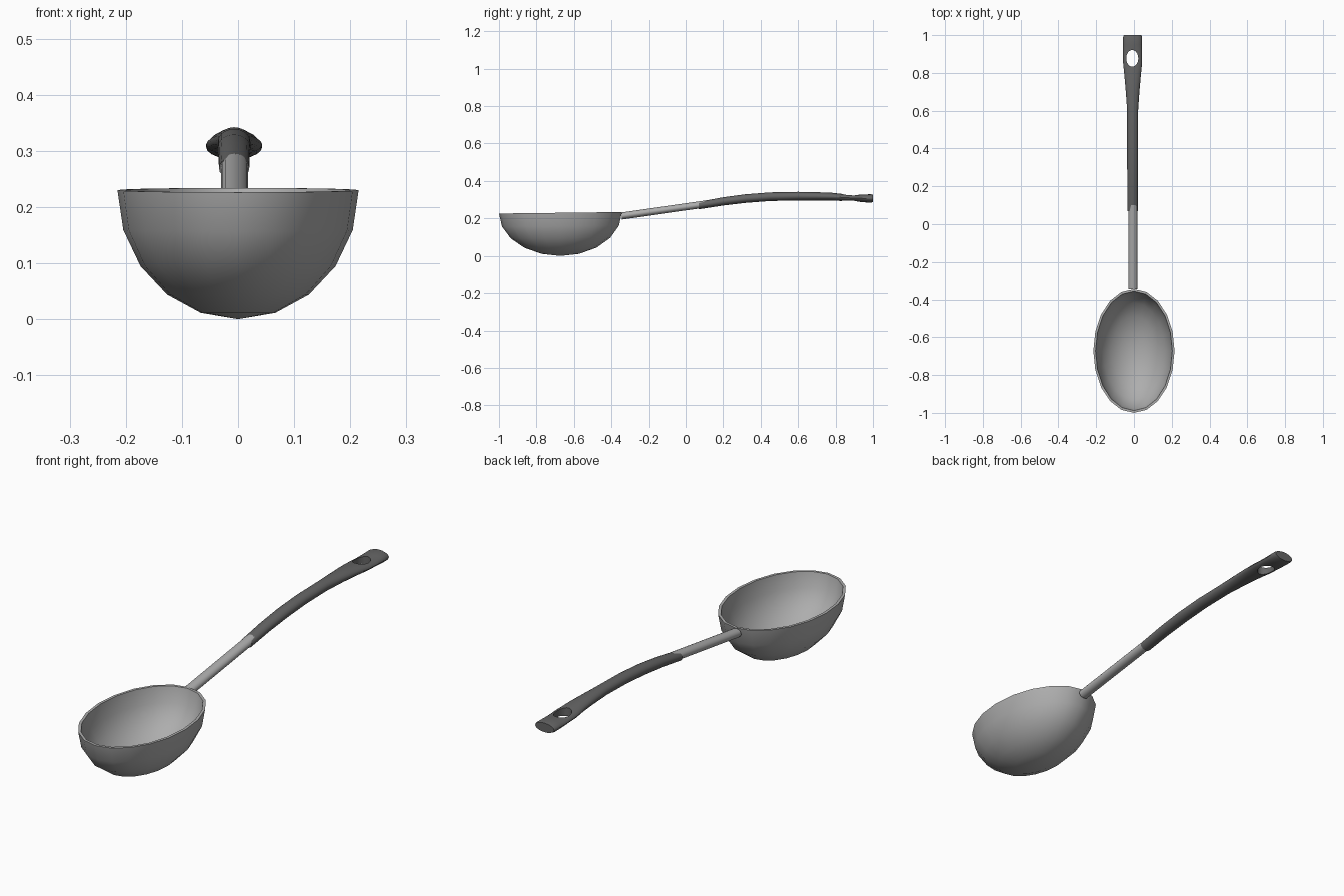
import bpy, bmesh
from math import sin, cos, pi

cube = bpy.data.objects.get("Cube")
if cube:
    bpy.data.objects.remove(cube)


def material(name, grey):
    m = bpy.data.materials.new(name)
    m.use_nodes = True
    colour = (grey, grey, grey, 1)
    m.diffuse_color = colour
    m.node_tree.nodes["Principled BSDF"].inputs["Base Color"].default_value = colour
    return m


steel = material("steel grey", 0.42)
grip = material("dark grey grip", 0.13)


def finish(name, bm, mat, angle):
    bmesh.ops.recalc_face_normals(bm, faces=bm.faces)
    mesh = bpy.data.meshes.new(name)
    bm.to_mesh(mesh)
    bm.free()
    mesh.materials.append(mat)
    ob = bpy.data.objects.new(name, mesh)
    bpy.context.collection.objects.link(ob)
    bpy.ops.object.select_all(action='DESELECT')
    ob.select_set(True)
    bpy.context.view_layer.objects.active = ob
    bpy.ops.object.shade_smooth_by_angle(angle=angle)
    return ob


def bridge(bm, a, b):
    n = len(a)
    for i in range(n):
        bm.faces.new((a[i], a[(i + 1) % n], b[(i + 1) % n], b[i]))


def tube(name, stations, mat, sides, x0):
    """Loft of ellipses; each station is (y, z, half width, half height)."""
    bm = bmesh.new()
    rings = [[bm.verts.new((x0 + w * cos(2 * pi * i / sides), y, z + h * sin(2 * pi * i / sides)))
              for i in range(sides)] for y, z, w, h in stations]
    for a, b in zip(rings, rings[1:]):
        bridge(bm, a, b)
    bm.faces.new(rings[0])
    bm.faces.new(rings[-1])
    return finish(name, bm, mat, 0.7)


# Bowl: outer and inner half ellipsoids joined by a slightly tilted rim
SEGMENTS, RINGS, WALL, CENTRE = 20, 5, 0.012, -0.672


def shell(bm, inset):
    rx, ry, depth = 0.215 - inset, 0.328 - inset, 0.23 - inset
    rings = []
    for k in range(1, RINGS + 1):
        t = pi / 2 * k / RINGS
        ring = []
        for i in range(SEGMENTS):
            a = 2 * pi * i / SEGMENTS
            y = ry * sin(t) * sin(a)
            z = 0.23 - depth * cos(t) + 0.012 * y * (k / RINGS) ** 2
            ring.append(bm.verts.new((rx * sin(t) * cos(a), CENTRE + y, z)))
        rings.append(ring)
    pole = bm.verts.new((0, CENTRE, 0.23 - depth))
    for i in range(SEGMENTS):
        bm.faces.new((pole, rings[0][i], rings[0][(i + 1) % SEGMENTS]))
    for a, b in zip(rings, rings[1:]):
        bridge(bm, a, b)
    return rings[-1]


bm = bmesh.new()
bridge(bm, shell(bm, 0), shell(bm, WALL))
finish("bowl", bm, steel, 0.7)

# Metal rod between bowl and grip
X0 = -0.006
tube("rod", [(-0.345, 0.213, 0.024, 0.019), (0.1, 0.276, 0.024, 0.019)], steel, 16, X0)

# Arched grip that flares and flattens towards the hanging end
handle = tube("grip", [
    (0.07, 0.269, 0.027, 0.020), (0.2, 0.291, 0.028, 0.022),
    (0.32, 0.306, 0.029, 0.023), (0.45, 0.316, 0.029, 0.023),
    (0.6, 0.319, 0.029, 0.023), (0.7, 0.318, 0.036, 0.022),
    (0.78, 0.316, 0.043, 0.021), (0.85, 0.311, 0.050, 0.018),
    (0.91, 0.308, 0.050, 0.017), (0.95, 0.307, 0.050, 0.021),
    (0.99, 0.307, 0.050, 0.022), (1.0, 0.307, 0.046, 0.020)], grip, 20, X0 - 0.001)

# Hanging hole, cut through and then the cutter is dropped
bm = bmesh.new()
bmesh.ops.create_cone(bm, cap_ends=True, segments=24, radius1=1, radius2=1, depth=1)
for v in bm.verts:
    v.co = (X0 - 0.003 + 0.032 * v.co.x, 0.877 + 0.044 * v.co.y, 0.31 + 0.3 * v.co.z)
cutter = finish("hole_cutter", bm, grip, 0.7)
cutter.hide_render = True
cut = handle.modifiers.new("hole", 'BOOLEAN')
cut.operation = 'DIFFERENCE'
cut.solver = 'EXACT'
cut.object = cutter
# The cut must come before the smoothing modifier, if there is one
handle.modifiers.move(len(handle.modifiers) - 1, 0)
bpy.context.view_layer.objects.active = handle
bpy.ops.object.modifier_apply(modifier=cut.name)
bpy.data.objects.remove(cutter)
bpy.context.view_layer.objects.active = handle
handle.select_set(True)
bpy.ops.object.shade_smooth_by_angle(angle=0.7)
